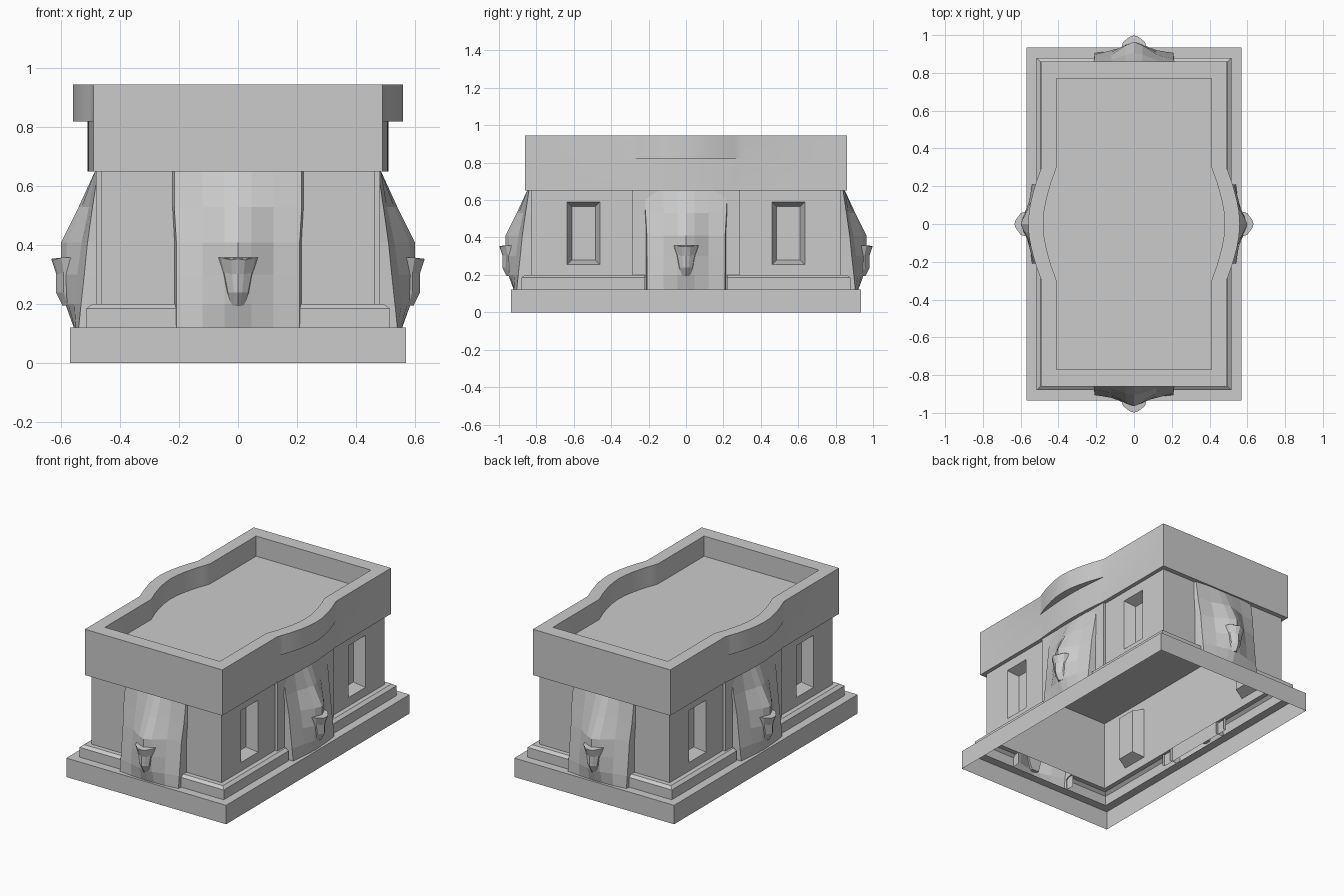
import bpy, bmesh
from math import pi
from mathutils import Matrix

cube = bpy.data.objects.get("Cube")
if cube:
    bpy.data.objects.remove(cube, do_unlink=True)

stone = bpy.data.materials.new("grey_stone")
stone.use_nodes = True
GREY = (0.6, 0.6, 0.6, 1)
stone.diffuse_color = GREY
stone.node_tree.nodes["Principled BSDF"].inputs["Base Color"].default_value = GREY

BODY_X, BODY_Y = 0.465, 0.83
TOP = 0.65


def finish(name, bm, recalc=True):
    bmesh.ops.remove_doubles(bm, verts=bm.verts, dist=0.0002)
    if recalc:
        bmesh.ops.recalc_face_normals(bm, faces=bm.faces)
    mesh = bpy.data.meshes.new(name)
    bm.to_mesh(mesh)
    bm.free()
    mesh.materials.append(stone)
    ob = bpy.data.objects.new(name, mesh)
    bpy.context.collection.objects.link(ob)
    return ob


def loft(bm, rings, closed=True):
    """Join successive rows of points with quads."""
    rows = [[bm.verts.new(p) for p in ring] for ring in rings]
    n = len(rows[0])
    for a, b in zip(rows, rows[1:]):
        for i in range(n if closed else n - 1):
            j = (i + 1) % n
            bm.faces.new((a[i], a[j], b[j], b[i]))
    return rows


def rect(x, y, z):
    return [(-x, -y, z), (x, -y, z), (x, y, z), (-x, y, z)]


# Plinth: open underneath, with a ledge on top
bm = bmesh.new()
loft(bm, [rect(0.57, 0.935, 0), rect(0.57, 0.935, 0.122), rect(0.515, 0.88, 0.122)])
bmesh.ops.recalc_face_normals(bm, faces=bm.faces)
# the outer walls must face outward on this open shell
bm.faces.ensure_lookup_table()
if bm.faces[0].normal.y > 0:
    bmesh.ops.reverse_faces(bm, faces=bm.faces)
finish("plinth", bm, False)

# Chamfered step, one L-shaped piece for each corner
for sx, sy, label in ((-1, -1, "front_right"), (1, -1, "front_left"),
                      (-1, 1, "back_right"), (1, 1, "back_left")):
    bm = bmesh.new()
    profile = [(0.05, 0.122), (0.05, 0.185), (0.03, 0.2), (0, 0.2)]
    rows = loft(bm, [[(sx * 0.205, sy * (BODY_Y + d), z),
                      (sx * (BODY_X + d), sy * (BODY_Y + d), z),
                      (sx * (BODY_X + d), sy * 0.22, z)] for d, z in profile], False)
    bmesh.ops.recalc_face_normals(bm, faces=bm.faces)
    bm.faces.ensure_lookup_table()
    if bm.faces[0].normal.y * sy < 0:
        bmesh.ops.reverse_faces(bm, faces=bm.faces)
    finish("step_" + label, bm, False)

# Walls: plain at the ends, two tapered window recesses on each long side
for s, label in ((1, "left"), (-1, "right")):
    bm = bmesh.new()
    ys = [s * y for y in (-BODY_Y, -0.635, -0.46, 0.46, 0.635, BODY_Y)]
    rows = loft(bm, [[(s * BODY_X, y, z) for y in ys]
                     for z in (0.2, 0.255, 0.59, TOP)], False)
    bm.normal_update()
    for f in [f for f in bm.faces if 0.4 < f.calc_center_median().z < 0.45
              and 0.5 < abs(f.calc_center_median().y) < 0.6]:
        bmesh.ops.inset_region(bm, faces=[f], thickness=0.025, depth=-0.07,
                               use_even_offset=True)
    finish("side_wall_" + label, bm, False)
for s, label in ((-1, "front"), (1, "back")):
    bm = bmesh.new()
    loft(bm, [[(s * -BODY_X, s * BODY_Y, z), (s * BODY_X, s * BODY_Y, z)]
              for z in (TOP, 0.2)], False)
    bm.normal_update()
    finish("end_wall_" + label, bm, False)


# Shallow pilaster behind each side mask
for s, label in ((1, "left"), (-1, "right")):
    bm = bmesh.new()
    rows = loft(bm, [[(s * BODY_X, s * -0.287, z), (s * 0.482, s * -0.287, z),
                      (s * 0.482, s * 0.287, z), (s * BODY_X, s * 0.287, z)]
                     for z in (0.122, TOP)], False)
    bm.normal_update()
    finish("pilaster_" + label, bm, False)


# Crown: parapet swelling on both long sides around a sunken roof
def crown_outline(x, y, swell, z):
    curve = [(0.3, 0), (0.26, 0.2), (0.22, 0.41), (0.17, 0.62), (0.12, 0.8),
             (0.06, 0.95), (0, 1)]
    half = [(x + swell * k, t) for t, k in curve]
    side = [(a, -b) for a, b in half] + [(a, b) for a, b in reversed(half[:-1])]
    east = [(x, -y)] + side + [(x, y)]
    return [(a, b, z) for a, b in east] + [(-a, -b, z) for a, b in east]


bm = bmesh.new()
rows = loft(bm, [crown_outline(0.49, 0.86, 0.02, TOP),
                 crown_outline(0.49, 0.86, 0.02, 0.82),
                 crown_outline(0.49, 0.86, 0.07, 0.82),
                 crown_outline(0.49, 0.86, 0.07, 0.945),
                 crown_outline(0.41, 0.77, 0.07, 0.945),
                 crown_outline(0.41, 0.77, 0.07, 0.815)])
bm.faces.new(rows[0])
bm.faces.new(rows[-1])
crown = finish("crown", bm)
bpy.ops.object.select_all(action="DESELECT")
crown.select_set(True)
bpy.context.view_layer.objects.active = crown
bpy.ops.object.shade_smooth_by_angle(angle=0.4)

# Mask panels and beaks, one on each of the four walls
# rows: height, depth at the edge, at mid-width, near the centre, at the centre
MASK = [(TOP, 0.01, 0.02, 0.02, 0.02), (0.53, 0.028, 0.04, 0.065, 0.075),
        (0.41, 0.045, 0.065, 0.115, 0.135), (0.3, 0.056, 0.08, 0.12, 0.135),
        (0.2, 0.067, 0.09, 0.11, 0.12), (0.122, 0.075, 0.085, 0.09, 0.092)]
# rows: height at the centre, ear lift, half width, root depth, front depth
BEAK = [(0.35, 0.008, 0.068, 0.1, 0.168), (0.3, 0.01, 0.056, 0.1, 0.152),
        (0.24, 0, 0.04, 0.1, 0.152), (0.195, 0, 0.025, 0.095, 0.13)]

for turn, base, label in ((0, BODY_Y, "front"), (1, BODY_X, "left"),
                          (2, BODY_Y, "back"), (3, BODY_X, "right")):
    spin = Matrix.Rotation(turn * pi / 2, 3, "Z")

    bm = bmesh.new()
    rings = []
    for z, edge, mid, near, mid_line in MASK:
        w = 0.222 if z > 0.5 else 0.215
        half = [(w, 0), (w - 0.006, edge), (0.12, mid), (0.045, near)]
        row = [(-x, d) for x, d in half] + [(0, mid_line)] + half[::-1]
        rings.append([(x, -(base + d), z) for x, d in row])
    loft(bm, rings[::-1], False)
    bm.normal_update()
    bmesh.ops.rotate(bm, verts=bm.verts, matrix=spin)
    finish("mask_" + label, bm, False)

    bm = bmesh.new()
    rings = []
    for z, lift, w, root, front in BEAK:
        row = [(-w, root, lift), (-w * 0.85, (root + front) / 2, lift),
               (-w * 0.35, front - 0.008, 0), (0, front, lift / 2),
               (w * 0.35, front - 0.008, 0), (w * 0.85, (root + front) / 2, lift),
               (w, root, lift)]
        rings.append([(x, -(base + d), z + h) for x, d, h in row])
    rows = loft(bm, rings)
    bm.faces.new(rows[0])
    bm.faces.new(rows[-1])
    bmesh.ops.rotate(bm, verts=bm.verts, matrix=spin)
    finish("beak_" + label, bm)
